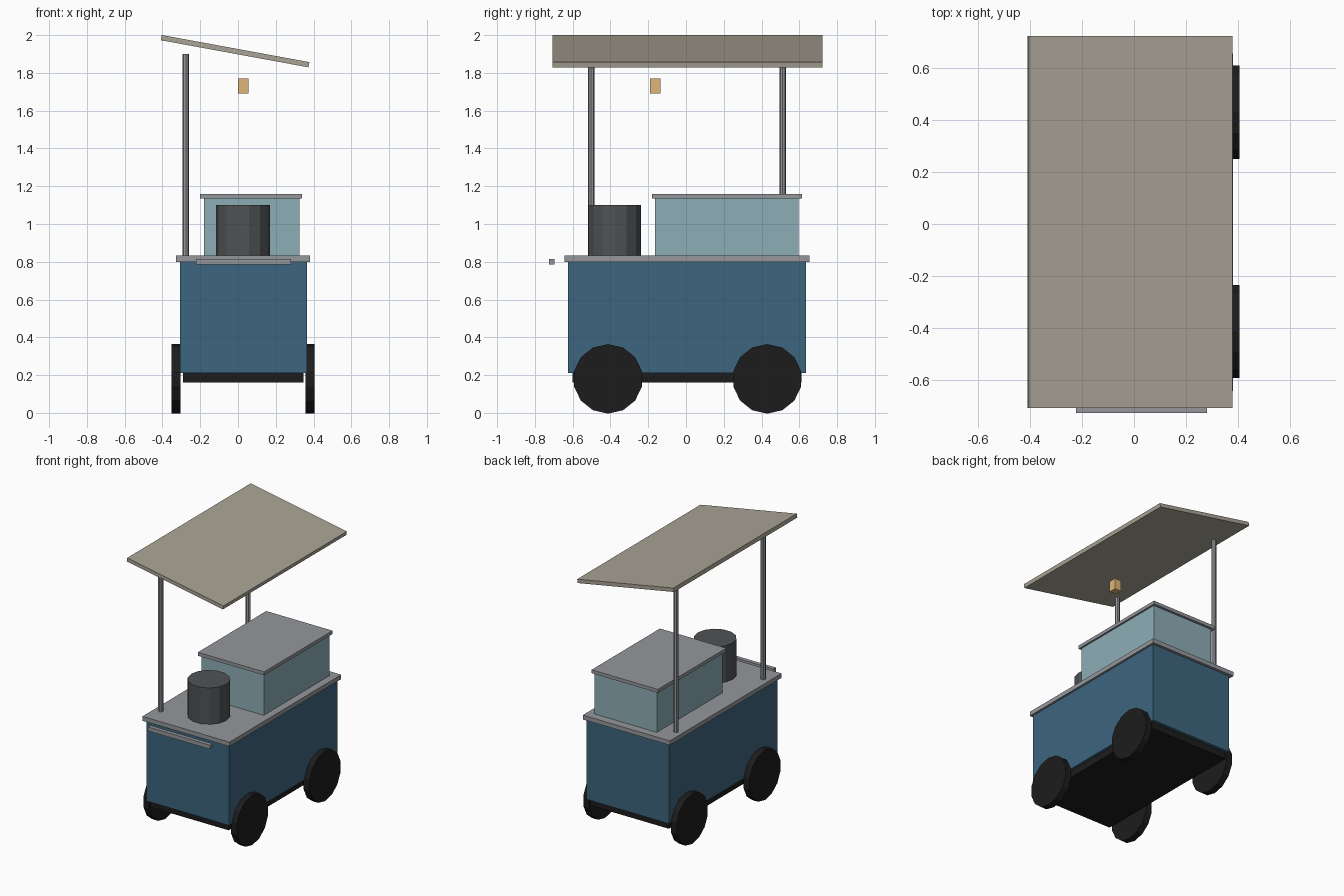
import bpy
from math import radians, pi

if "Cube" in bpy.data.objects:
    bpy.data.objects.remove(bpy.data.objects["Cube"])


def material(name, rgb):
    m = bpy.data.materials.new(name)
    m.diffuse_color = (*rgb, 1)
    m.use_nodes = True
    m.node_tree.nodes["Principled BSDF"].inputs["Base Color"].default_value = m.diffuse_color
    return m


BLUE = material("blue_paint", (0.045, 0.13, 0.21))
PALE = material("pale_blue", (0.27, 0.42, 0.47))
METAL = material("metal", (0.30, 0.31, 0.33))
DARK = material("dark_pot", (0.08, 0.085, 0.09))
BLACK = material("black_rubber", (0.012, 0.012, 0.012))
CANVAS = material("canvas", (0.40, 0.37, 0.30))
AMBER = material("amber", (0.73, 0.47, 0.19))


def finish(name, mat):
    o = bpy.context.object
    o.name = o.data.name = name
    o.data.materials.append(mat)
    return o


def box(name, mat, x, y, z):
    """Box from its (min, max) extents."""
    mid = [(a + b) / 2 for a, b in (x, y, z)]
    bpy.ops.mesh.primitive_cube_add(size=1, location=mid)
    o = bpy.context.object
    o.scale = [b - a for a, b in (x, y, z)]
    bpy.ops.object.transform_apply(location=False, rotation=False, scale=True)
    return finish(name, mat)


def cylinder(name, mat, sides, radius, depth, loc, rot=(0, 0, 0)):
    bpy.ops.mesh.primitive_cylinder_add(vertices=sides, radius=radius,
                                        depth=depth, location=loc, rotation=rot)
    return finish(name, mat)


# Cart body
box("chassis", BLACK, (-0.29, 0.346), (-0.602, 0.612), (0.16, 0.21))
box("cart_body", BLUE, (-0.306, 0.365), (-0.626, 0.635), (0.21, 0.80))
box("countertop", METAL, (-0.327, 0.38), (-0.642, 0.655), (0.80, 0.832))
box("push_handle", METAL, (-0.222, 0.281), (-0.726, -0.697), (0.785, 0.815))

# Food box and lid
box("food_box", PALE, (-0.18, 0.325), (-0.165, 0.595), (0.832, 1.135))
box("food_box_lid", METAL, (-0.20, 0.338), (-0.18, 0.613), (1.135, 1.16))

# Cooking pot
cylinder("pot", DARK, 14, 0.143, 0.267, (0.027, -0.377, 0.9665), (0, 0, pi / 2))

# Wheels
for side, x in (("left", -0.328), ("right", 0.382)):
    for end, y in (("front", -0.413), ("back", 0.43)):
        cylinder(f"{end}_{side}_wheel", BLACK, 14, 0.184, 0.048,
                 (x, y, 0.18), (pi / 2, 0, pi / 2))

# Canopy posts
for end, y in (("front", -0.502), ("back", 0.512)):
    cylinder(f"{end}_post", METAL, 8, 0.0172, 1.07, (-0.276, y, 1.365))

# Sloping canopy
canopy = box("canopy", CANVAS, (-0.413, 0.382), (-0.708, 0.723), (1.901, 1.929))
canopy.rotation_euler.y = radians(10.4)

# Hanging lamp
box("lamp", AMBER, (0.0, 0.055), (-0.19, -0.135), (1.69, 1.77))
